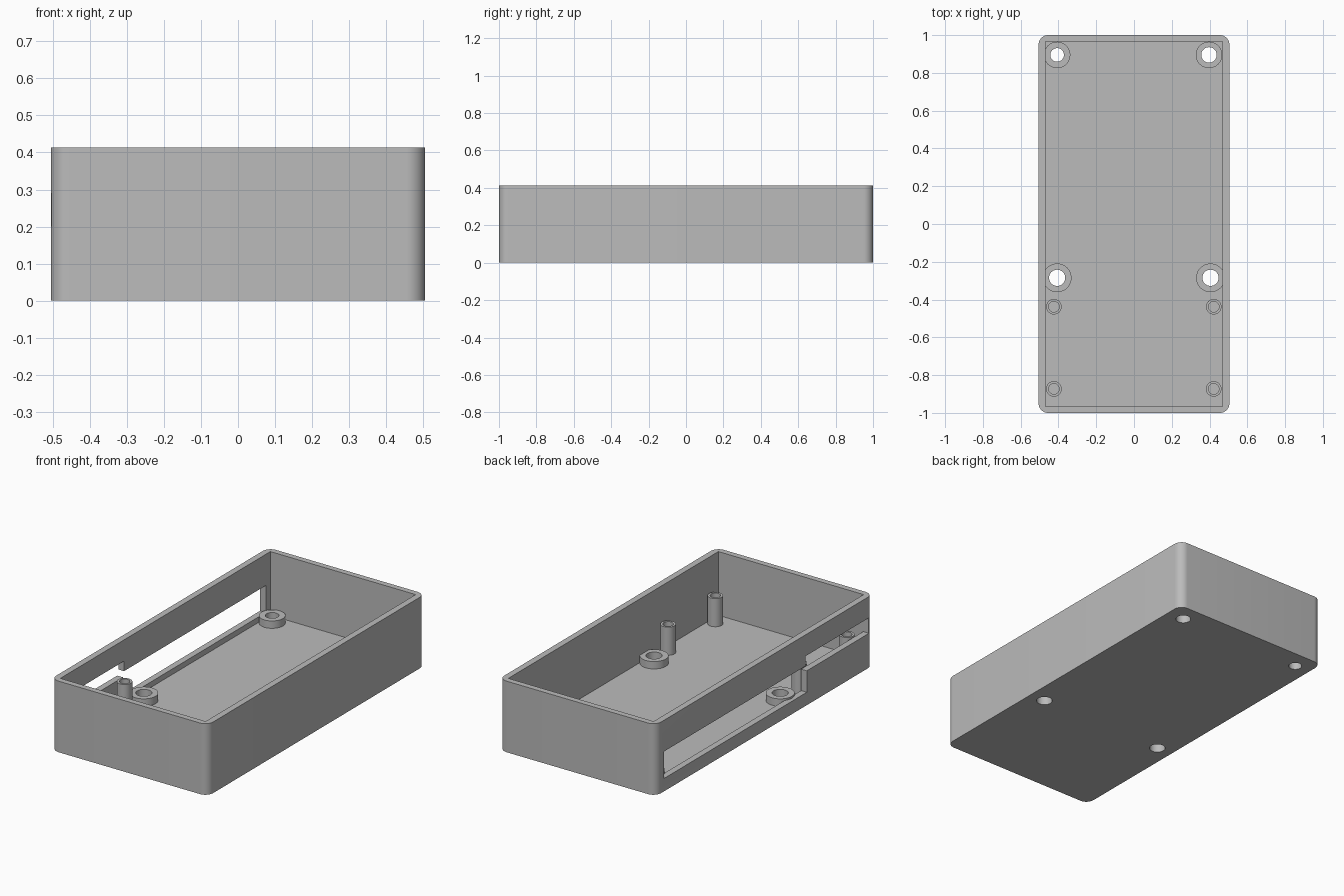
import bpy, bmesh
from math import cos, sin, pi, radians

cube = bpy.data.objects.get("Cube")
if cube:
    bpy.data.objects.remove(cube, do_unlink=True)

# Main dimensions
HALF_X, HALF_Y, HEIGHT = 0.505, 1.0, 0.414
IN_X, IN_Y, FLOOR = 0.468, 0.966, 0.043
RADIUS = 0.05

grey = bpy.data.materials.new("grey plastic")
grey.use_nodes = True
grey.diffuse_color = (0.5, 0.5, 0.5, 1)
grey.node_tree.nodes["Principled BSDF"].inputs["Base Color"].default_value = (0.5, 0.5, 0.5, 1)


def make_object(name, bm):
    bmesh.ops.recalc_face_normals(bm, faces=bm.faces)
    mesh = bpy.data.meshes.new(name)
    bm.to_mesh(mesh)
    bm.free()
    mesh.materials.append(grey)
    obj = bpy.data.objects.new(name, mesh)
    bpy.context.collection.objects.link(obj)
    return obj


def prism(name, outline, z0, z1):
    bm = bmesh.new()
    rings = [[bm.verts.new((x, y, z)) for x, y in outline] for z in (z0, z1)]
    n = len(outline)
    bm.faces.new(rings[0])
    bm.faces.new(rings[1])
    for i in range(n):
        j = (i + 1) % n
        bm.faces.new((rings[0][i], rings[0][j], rings[1][j], rings[1][i]))
    return make_object(name, bm)


def box(name, x0, x1, y0, y1, z0, z1):
    return prism(name, [(x0, y0), (x1, y0), (x1, y1), (x0, y1)], z0, z1)


def circle(x, y, r, n=40):
    return [(x + r * cos(2 * pi * i / n), y + r * sin(2 * pi * i / n)) for i in range(n)]


def rounded_rect(hx, hy, r, steps=10):
    pts = []
    for k, (sx, sy) in enumerate([(1, 1), (-1, 1), (-1, -1), (1, -1)]):
        for i in range(steps + 1):
            a = (k + i / steps) * pi / 2
            pts.append((sx * (hx - r) + r * cos(a), sy * (hy - r) + r * sin(a)))
    return pts


def tube(name, x, y, r_out, r_in, z0, z1):
    """Open-bottomed ring standing on the floor."""
    bm = bmesh.new()
    rings = [[bm.verts.new((px, py, z)) for px, py in circle(x, y, r)]
             for r, z in ((r_out, z0), (r_out, z1), (r_in, z1), (r_in, z0))]
    n = len(rings[0])
    for a, b in zip(rings, rings[1:]):
        for i in range(n):
            j = (i + 1) % n
            bm.faces.new((a[i], a[j], b[j], b[i]))
    return make_object(name, bm)


def cut(target, cutter):
    mod = target.modifiers.new("cut", 'BOOLEAN')
    mod.operation = 'DIFFERENCE'
    mod.solver = 'EXACT'
    mod.object = cutter
    bpy.context.view_layer.objects.active = target
    bpy.ops.object.modifier_apply(modifier=mod.name)
    bpy.data.objects.remove(cutter, do_unlink=True)


def smooth(obj):
    bpy.ops.object.select_all(action='DESELECT')
    obj.select_set(True)
    bpy.context.view_layer.objects.active = obj
    bpy.ops.object.shade_smooth_by_angle(angle=radians(30))


# Open tray with rounded outer corners and a square cavity
case = prism("case_tray", rounded_rect(HALF_X, HALF_Y, RADIUS), 0, HEIGHT)
cut(case, box("cavity", -IN_X, IN_X, -IN_Y, IN_Y, FLOOR, 1))

# Long low slot and shorter high slot through the -x wall
cut(case, box("long_slot", -0.6, -0.44, -0.39, 0.925, 0.075, 0.232))
cut(case, box("short_slot", -0.6, -0.44, -0.962, -0.38, 0.2, 0.29))

# Screw bosses with through holes: x, y, outer radius, hole radius
bosses = {
    "back_right": (-0.407, 0.895, 0.07, 0.036),
    "back_left": (0.397, 0.895, 0.07, 0.041),
    "front_right": (-0.407, -0.285, 0.076, 0.043),
    "front_left": (0.405, -0.285, 0.076, 0.043),
}
for place, (x, y, r_out, r_in) in bosses.items():
    cut(case, prism("hole", circle(x, y, r_in), -0.1, FLOOR + 0.02))
    smooth(tube("screw_boss_" + place, x, y, r_out, r_in, FLOOR, 0.086))
smooth(case)

# Slim hollow posts for the circuit board
for side, x in (("right", -0.424), ("left", 0.422)):
    for end, y in (("front", -0.873), ("middle", -0.438)):
        smooth(tube(f"post_{end}_{side}", x, y, 0.041, 0.028, FLOOR, 0.207))
